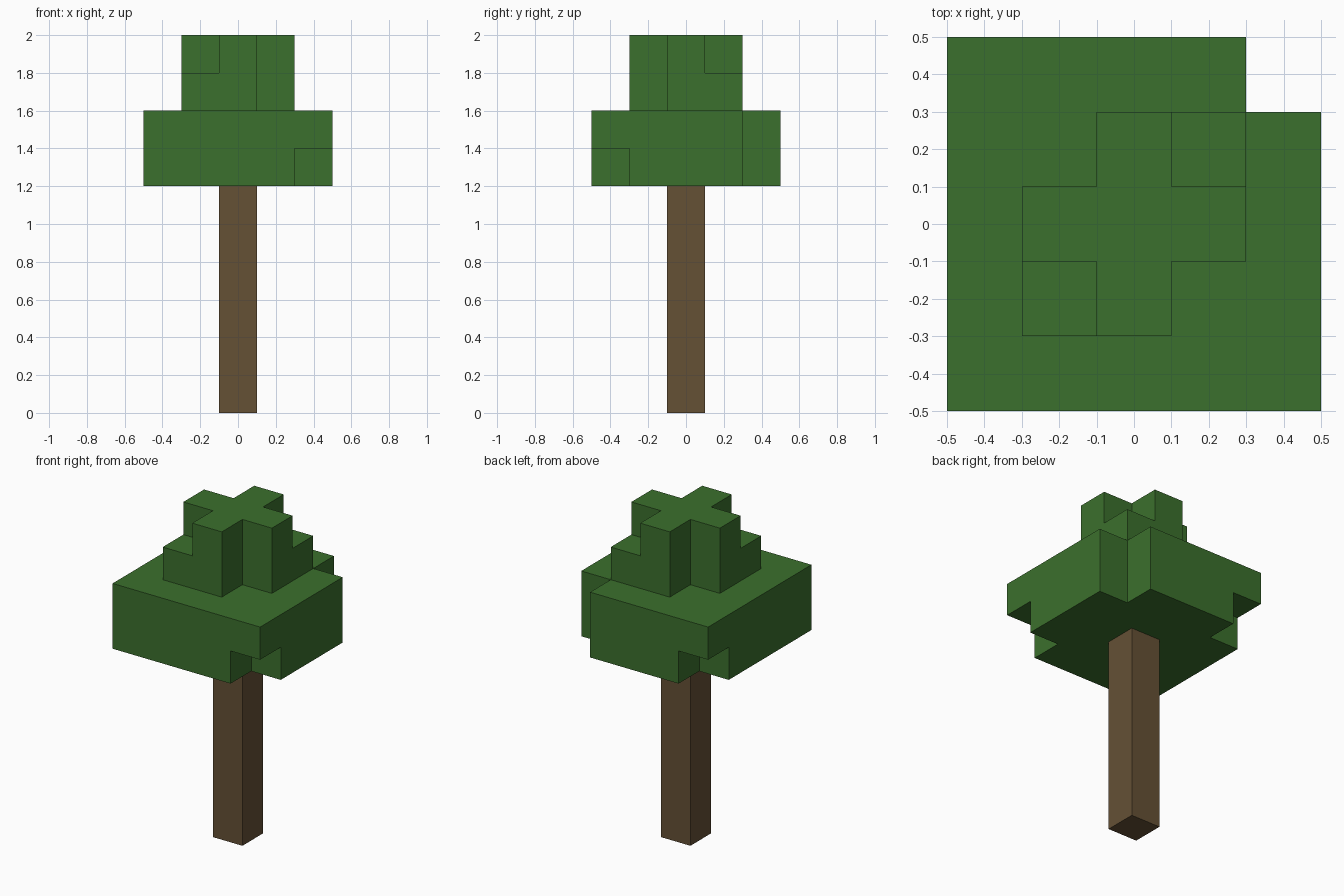
import bpy
import bmesh
import math
from mathutils import Vector

CELL = 0.2

if "Cube" in bpy.data.objects:
    bpy.data.objects.remove(bpy.data.objects["Cube"], do_unlink=True)


def make_material(name, rgb):
    mat = bpy.data.materials.new(name)
    mat.use_nodes = True
    mat.diffuse_color = (*rgb, 1)
    bsdf = mat.node_tree.nodes["Principled BSDF"]
    bsdf.inputs["Base Color"].default_value = (*rgb, 1)
    bsdf.inputs["Roughness"].default_value = 0.9
    return mat


def square_layer(radius, level, corners):
    """Cells of a square layer centred on the trunk, keeping only the listed corners."""
    span = range(-radius, radius + 1)
    return {(x, y, level) for x in span for y in span
            if not (abs(x) == abs(y) == radius) or (x // radius, y // radius) in corners}


def build_blocks(name, cells, mat):
    """One clean closed mesh made of the outer faces of a set of cells."""
    bm = bmesh.new()
    for cell in cells:
        centre = Vector(cell) + Vector((0, 0, 0.5))
        for axis in range(3):
            for sign in (-1, 1):
                n, u, v = Vector(), Vector(), Vector()
                n[axis], u[(axis + 1) % 3], v[(axis + 2) % 3] = sign, sign, 1
                if tuple(int(c) for c in Vector(cell) + n) in cells:
                    continue
                quad = [centre + (n + a * u + b * v) / 2
                        for a, b in ((-1, -1), (1, -1), (1, 1), (-1, 1))]
                bm.faces.new([bm.verts.new(p * CELL) for p in quad])
    bmesh.ops.remove_doubles(bm, verts=bm.verts[:], dist=0.001)
    # Merge coplanar squares into large flat faces
    bmesh.ops.dissolve_limit(bm, angle_limit=math.radians(1),
                             verts=bm.verts[:], edges=bm.edges[:])
    mesh = bpy.data.meshes.new(name)
    bm.to_mesh(mesh)
    bm.free()
    mesh.materials.append(mat)
    obj = bpy.data.objects.new(name, mesh)
    bpy.context.collection.objects.link(obj)
    return obj


bark = make_material("bark brown", (0.130, 0.082, 0.036))
leaf = make_material("leaf green", (0.044, 0.162, 0.026))

# Trunk: a single column six cells tall
build_blocks("trunk", {(0, 0, z) for z in range(6)}, bark)

# Crown: two wide layers, then two narrow ones, each with its own kept corners
crown = square_layer(2, 6, {(-1, -1)})
crown |= square_layer(2, 7, {(-1, -1), (1, -1), (-1, 1)})
crown |= square_layer(1, 8, {(-1, -1), (1, 1)})
crown |= square_layer(1, 9, set())
build_blocks("leaf_crown", crown, leaf)
